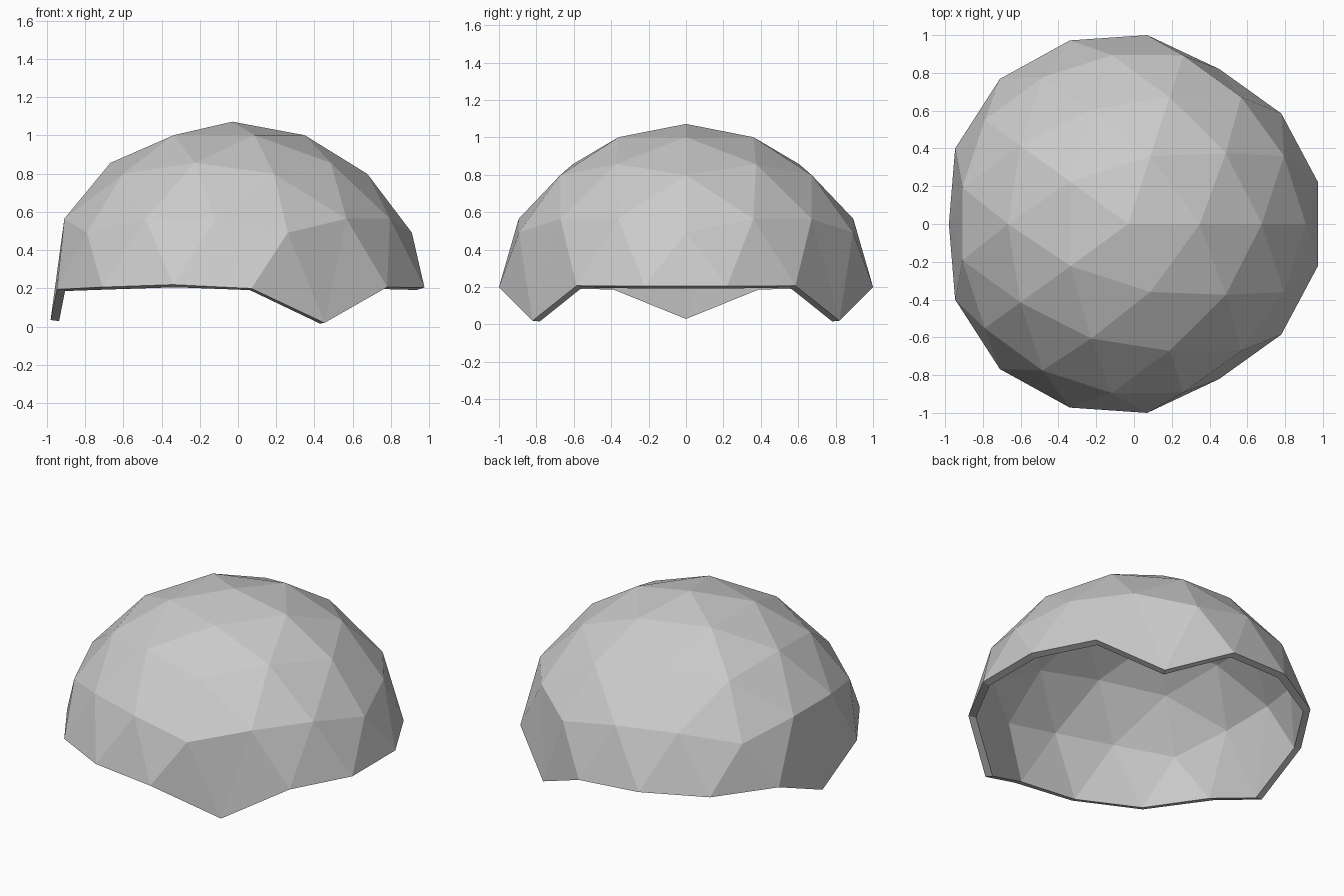
import bpy, bmesh, math
from mathutils import Vector

if "Cube" in bpy.data.objects:
    bpy.data.objects.remove(bpy.data.objects["Cube"])

R = 1.05
CENTRE = Vector((-0.03, 0, 0.022))
TOP = Vector((0, 0, 1))
THIRD = math.atan(2) / 3          # a third of one icosahedron edge, as an angle


def corner(k):
    a = math.radians(72 * k)
    return Vector((2 * math.cos(a), 2 * math.sin(a), 1)) / math.sqrt(5)


def along(p, q, thirds):
    # point on the arc from p to q
    return (p * math.sin((3 - thirds) * THIRD) + q * math.sin(thirds * THIRD)) / math.sin(3 * THIRD)


def add_ring(bm, points):
    return [bm.verts.new(CENTRE + R * p) for p in points]


# Geodesic cap: apex and three rings of 5, 10 and 15 points
bm = bmesh.new()
apex = add_ring(bm, [TOP])[0]
ring1 = add_ring(bm, [along(TOP, corner(k), 1) for k in range(5)])
pts2, pts3 = [], []
for k in range(5):
    a, b = corner(k), corner(k + 1)
    pts2 += [along(TOP, a, 2), (TOP + a + b).normalized()]
    pts3 += [a, along(a, b, 1), along(a, b, 2)]
ring2, ring3 = add_ring(bm, pts2), add_ring(bm, pts3)

# Lower rim: one half, mirrored, with three points dipping to the ground
half = [(0.975, 0.22, 0.205), (0.78, 0.585, 0.207), (0.452, 0.82, 0.02),
        (0.07, 1.0, 0.2), (-0.34, 0.972, 0.22), (-0.71, 0.768, 0.207),
        (-0.947, 0.4, 0.195), (-0.98, 0, 0.035)]
rim = [bm.verts.new(p) for p in half + [(x, -y, z) for x, y, z in half[-2::-1]]]

# Triangles between neighbouring rings
rings = [[apex], ring1, ring2, ring3]
for n in (1, 2, 3):
    inner, outer = rings[n - 1], rings[n]
    for k in range(5):
        up = [inner[(k * (n - 1) + j) % len(inner)] for j in range(n)]
        low = [outer[(k * n + j) % len(outer)] for j in range(n + 1)]
        for j in range(n):
            bm.faces.new((up[j], low[j], low[j + 1]))
            if j < n - 1:
                bm.faces.new((up[j], low[j + 1], up[j + 1]))
for i in range(15):
    j = (i + 1) % 15
    bm.faces.new((ring3[i], rim[i], ring3[j]))
    bm.faces.new((ring3[j], rim[i], rim[j]))

mesh = bpy.data.meshes.new("dome_shell")
bm.to_mesh(mesh)
bm.free()
shell = bpy.data.objects.new("dome_shell", mesh)
bpy.context.collection.objects.link(shell)

# Wall thickness, growing inwards
wall = shell.modifiers.new("wall", 'SOLIDIFY')
wall.thickness = 0.045
wall.offset = -1
